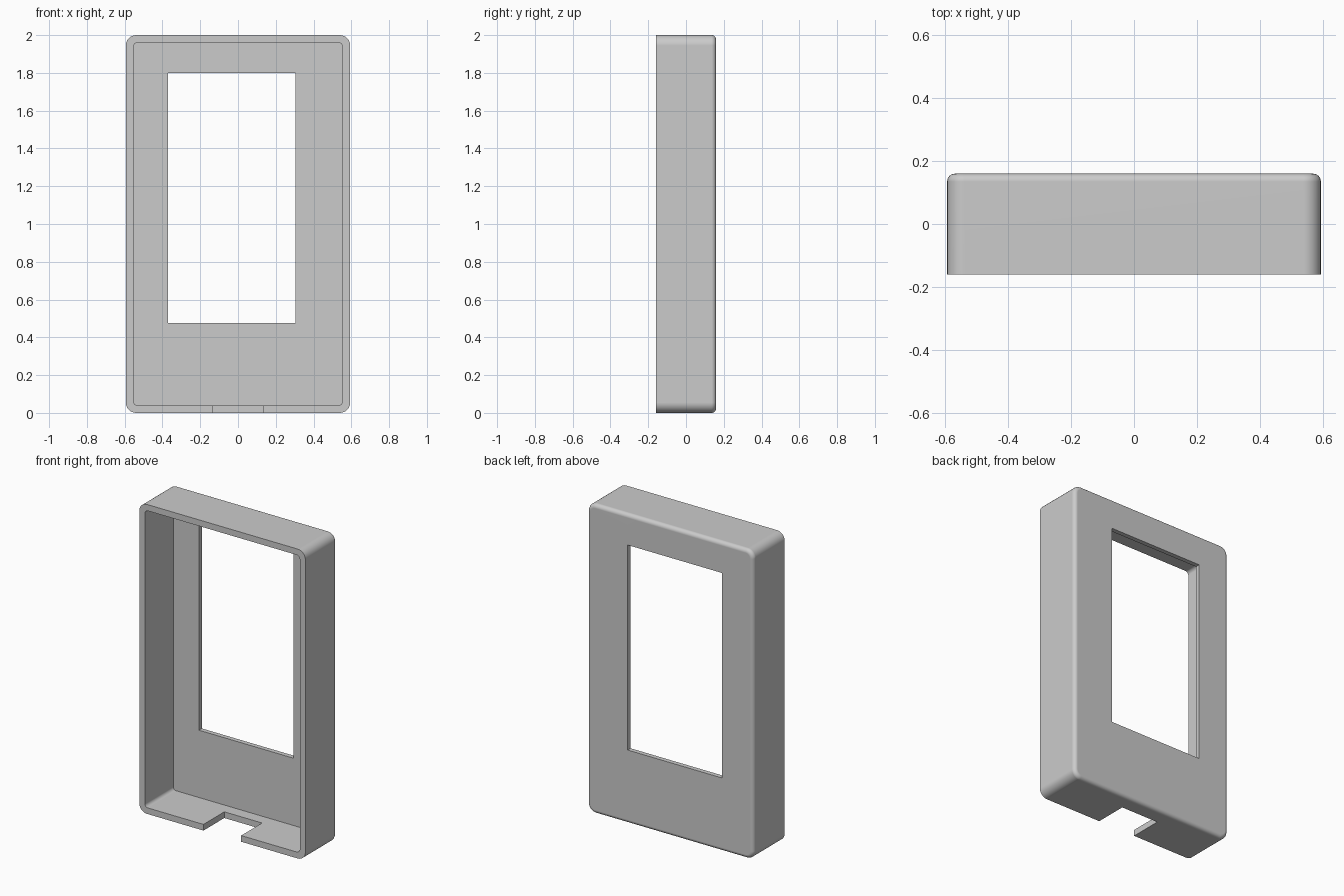
import bpy, bmesh
from math import cos, sin, pi, radians

default_cube = bpy.data.objects.get("Cube")
if default_cube:
    bpy.data.objects.remove(default_cube, do_unlink=True)

HALF_W, HEIGHT, HALF_D = 0.594, 2.0, 0.16
WALL, BACK = 0.04, 0.03
CORNER, FILLET, STEPS = 0.055, 0.025, 6

grey = bpy.data.materials.new("plain grey")
grey.use_nodes = True
grey.diffuse_color = (0.6, 0.6, 0.6, 1)
grey.node_tree.nodes["Principled BSDF"].inputs["Base Color"].default_value = grey.diffuse_color


def rounded_ring(bm, inset, radius, y):
    """Rounded rectangle in the xz plane, inset from the case outline."""
    cx, cz = HALF_W - inset - radius, HEIGHT / 2 - inset - radius
    ring = []
    for i, (sx, sz) in enumerate([(1, 1), (-1, 1), (-1, -1), (1, -1)]):
        for k in range(STEPS + 1):
            a = (i + k / STEPS) * pi / 2
            ring.append(bm.verts.new((sx * cx + radius * cos(a), y,
                                      HEIGHT / 2 + sz * cz + radius * sin(a))))
    return ring


def loft(name, sections):
    """Closed solid skinned through (inset, radius, y) sections."""
    bm = bmesh.new()
    rings = [rounded_ring(bm, *s) for s in sections]
    for r, s in zip(rings, rings[1:]):
        for i in range(len(r)):
            j = (i + 1) % len(r)
            bm.faces.new((r[i], r[j], s[j], s[i]))
    bm.faces.new(rings[0])
    bm.faces.new(rings[-1])
    return finish(name, bm)


def box(name, low, high):
    bm = bmesh.new()
    bmesh.ops.create_cube(bm, size=1)
    for v in bm.verts:
        v.co = [(l + h) / 2 + c * (h - l) for l, h, c in zip(low, high, v.co)]
    return finish(name, bm)


def finish(name, bm):
    bmesh.ops.recalc_face_normals(bm, faces=bm.faces)
    mesh = bpy.data.meshes.new(name)
    bm.to_mesh(mesh)
    bm.free()
    mesh.materials.append(grey)
    obj = bpy.data.objects.new(name, mesh)
    bpy.context.collection.objects.link(obj)
    return obj


# Outer case with a filleted back edge
sections = [(0, CORNER, -HALF_D)]
for k in range(STEPS + 1):
    a = k / STEPS * pi / 2
    inset = FILLET * (1 - cos(a))
    sections.append((inset, CORNER - inset, HALF_D - FILLET + FILLET * sin(a)))
case = loft("case_shell", sections)

# Cavity open at the front, window through the back, notch in the bottom wall
cutters = [
    loft("cavity_cutter", [(WALL, 0.022, -0.3), (WALL, 0.022, HALF_D - BACK)]),
    box("window_cutter", (-0.37, 0.05, 0.475), (0.305, 0.3, 1.8)),
    box("notch_cutter", (-0.135, -0.3, -0.1), (0.135, 0.053, 0.1)),
]

bpy.ops.object.select_all(action="DESELECT")
bpy.context.view_layer.objects.active = case
case.select_set(True)
for cutter in cutters:
    cutter.hide_render = True
    mod = case.modifiers.new(cutter.name, "BOOLEAN")
    mod.operation, mod.solver, mod.object = "DIFFERENCE", "EXACT", cutter
    bpy.ops.object.modifier_apply(modifier=mod.name)
    bpy.data.objects.remove(cutter, do_unlink=True)

# Smooth fillets, crisp edges, flat large faces
bpy.ops.object.shade_smooth_by_angle(angle=radians(30))
weighted = case.modifiers.new("weighted_normals", "WEIGHTED_NORMAL")
weighted.keep_sharp = True
